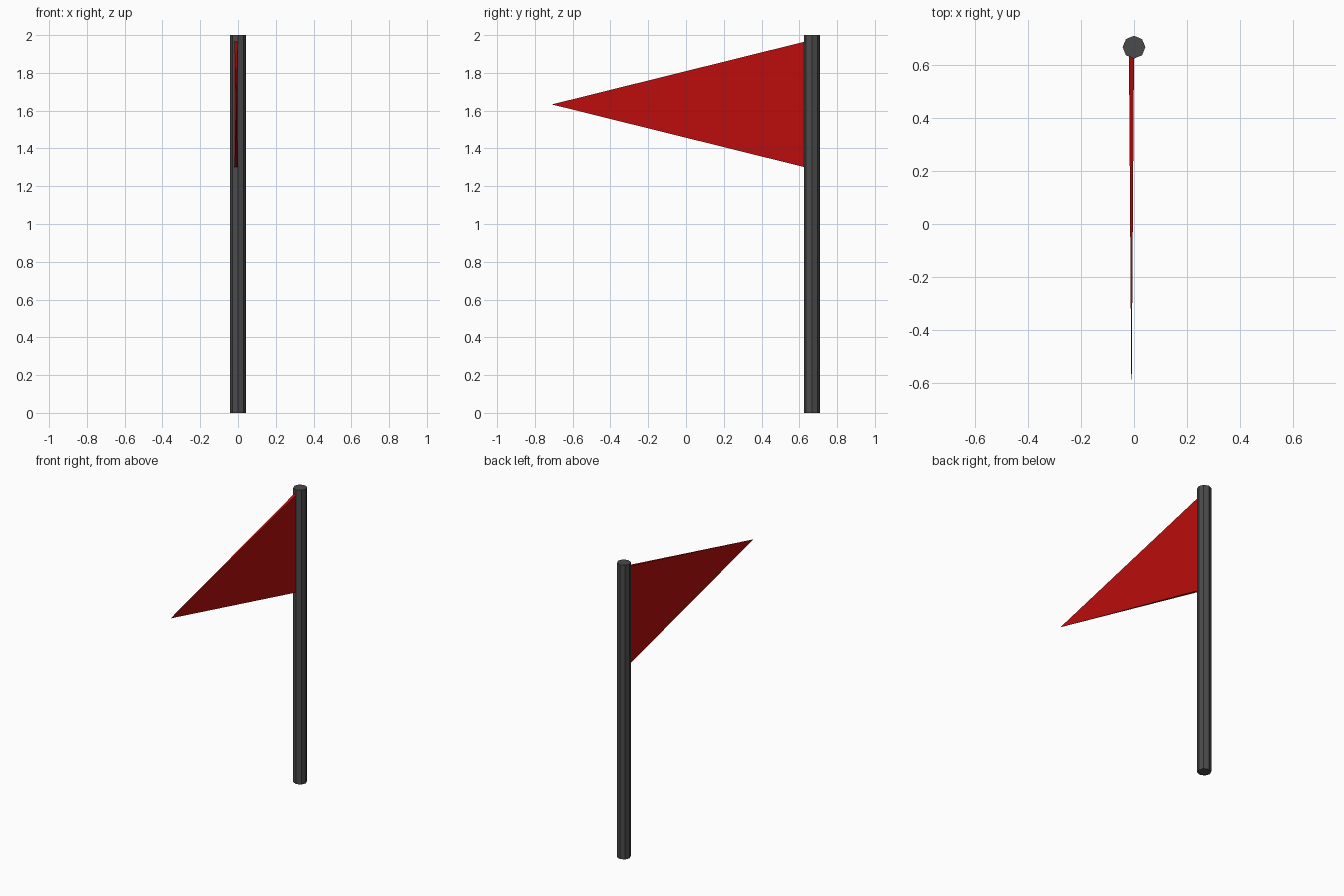
import bpy, bmesh
from math import pi
from mathutils import Matrix

if "Cube" in bpy.data.objects:
    bpy.data.objects.remove(bpy.data.objects["Cube"])


def material(name, color):
    m = bpy.data.materials.new(name)
    m.diffuse_color = color
    m.use_nodes = True
    m.node_tree.nodes["Principled BSDF"].inputs["Base Color"].default_value = m.diffuse_color
    return m


def add_cone(name, sides, r1, r2, depth, matrix, mat):
    bm = bmesh.new()
    bmesh.ops.create_cone(bm, cap_ends=True, segments=sides, radius1=r1,
                          radius2=r2, depth=depth, matrix=matrix)
    bmesh.ops.remove_doubles(bm, verts=bm.verts, dist=1e-5)
    bmesh.ops.recalc_face_normals(bm, faces=bm.faces)
    mesh = bpy.data.meshes.new(name)
    bm.to_mesh(mesh)
    bm.free()
    mesh.materials.append(mat)
    obj = bpy.data.objects.new(name, mesh)
    bpy.context.collection.objects.link(obj)
    return obj


# Eight-sided pole
add_cone("pole", 8, 0.043, 0.043, 2.0, Matrix.Translation((0, 0.667, 1.0)),
         material("dark_grey", (0.07, 0.07, 0.07, 1)))

# Pennant: a thin four-sided pyramid pointing to the front, base inside the pole
BASE_Y, TIP_Y, HEIGHT, THICK = 0.64, -0.71, 0.67, 0.019
length = BASE_Y - TIP_Y
placement = (Matrix.Translation((-0.0095, (BASE_Y + TIP_Y) / 2, 1.633))
             @ Matrix.Diagonal((THICK, 1, HEIGHT, 1))
             @ Matrix.Rotation(pi / 2, 4, 'X')
             @ Matrix.Rotation(pi / 4, 4, 'Z'))
add_cone("pennant", 4, 0.5 ** 0.5, 0, length, placement,
         material("red", (0.5, 0.004, 0.004, 1)))
